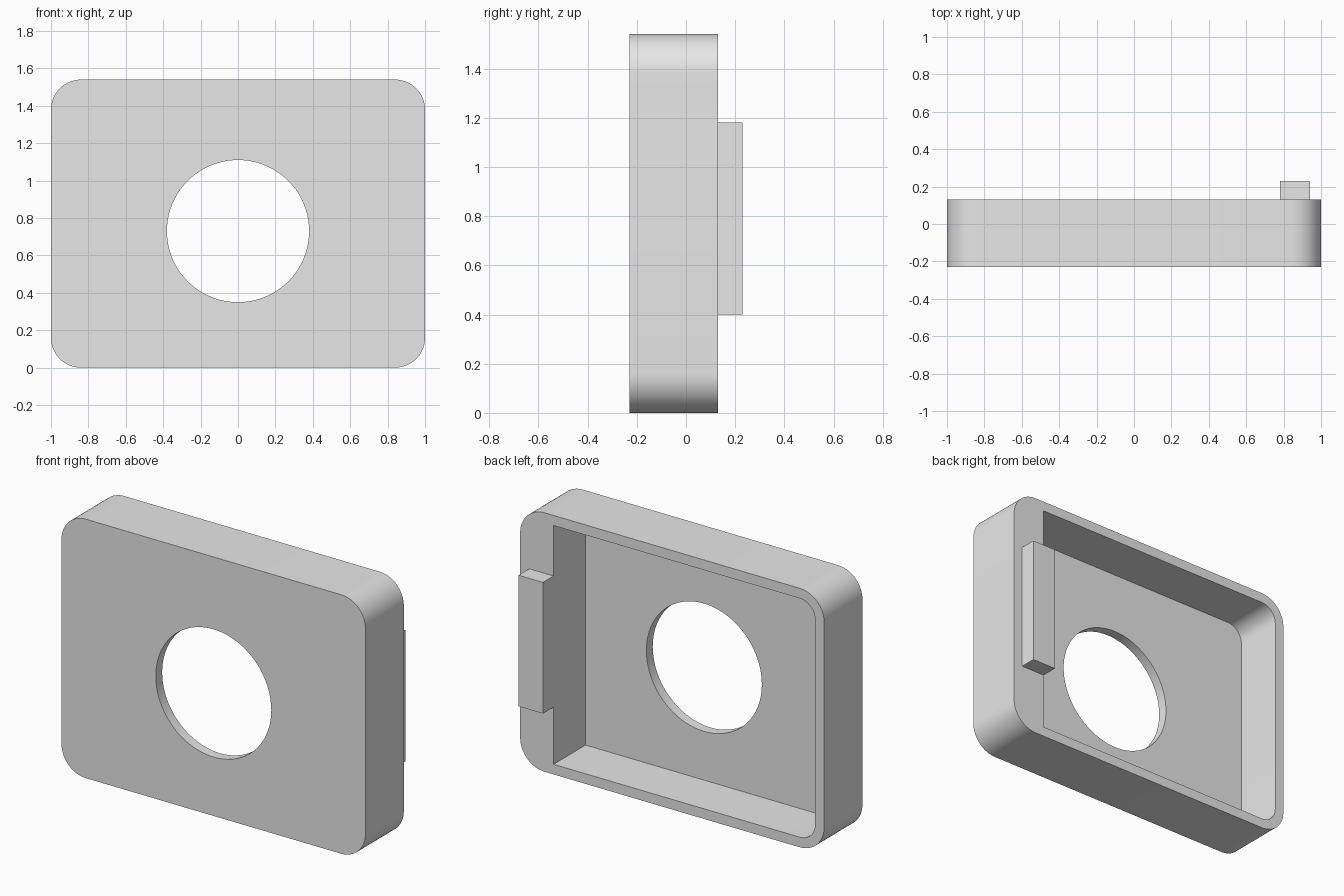
import bpy, bmesh
from math import cos, sin, pi, radians

cube = bpy.data.objects.get("Cube")
if cube:
    bpy.data.objects.remove(cube, do_unlink=True)

grey = bpy.data.materials.new("light grey")
grey.use_nodes = True
grey.diffuse_color = (0.8, 0.8, 0.8, 1)
grey.node_tree.nodes["Principled BSDF"].inputs["Base Color"].default_value = (0.8, 0.8, 0.8, 1)

FRONT, BACK = -0.23, 0.13
HEIGHT, WALL, RADIUS = 1.54, 0.06, 0.16


def prism(name, outline, y0, y1):
    """Extrude an x-z outline from y0 to y1."""
    bm = bmesh.new()
    face = bm.faces.new([bm.verts.new((x, y0, z)) for x, z in outline])
    new = bmesh.ops.extrude_face_region(bm, geom=[face])["geom"]
    verts = [g for g in new if isinstance(g, bmesh.types.BMVert)]
    bmesh.ops.translate(bm, verts=verts, vec=(0, y1 - y0, 0))
    bmesh.ops.recalc_face_normals(bm, faces=bm.faces)
    mesh = bpy.data.meshes.new(name)
    bm.to_mesh(mesh)
    bm.free()
    mesh.materials.append(grey)
    obj = bpy.data.objects.new(name, mesh)
    bpy.context.collection.objects.link(obj)
    return obj


def arc(cx, cz, r, start, sweep, steps):
    return [(cx + r * cos(start + sweep * i / steps),
             cz + r * sin(start + sweep * i / steps)) for i in range(steps + 1)]


def rounded(x0, x1, z0, z1, r_left, r_right):
    """Rectangle with one corner radius at x1 and another at x0; zero is square."""
    pts = []
    corners = [(x1, z1, -1, -1, r_left), (x0, z1, 1, -1, r_right),
               (x0, z0, 1, 1, r_right), (x1, z0, -1, 1, r_left)]
    for i, (x, z, sx, sz, r) in enumerate(corners):
        if r:
            pts += arc(x + sx * r, z + sz * r, r, i * pi / 2, pi / 2, 16)
        else:
            pts.append((x, z))
    return pts


def cut(target, cutter):
    mod = target.modifiers.new("cut", "BOOLEAN")
    mod.operation = "DIFFERENCE"
    mod.solver = "EXACT"
    mod.object = cutter
    cutter.hide_render = True
    bpy.context.view_layer.objects.active = target
    bpy.ops.object.modifier_apply(modifier=mod.name)
    bpy.data.objects.remove(cutter, do_unlink=True)


# Rounded shell, hollowed from the back with one thick side wall
shell = prism("shell", rounded(-1, 1, 0, HEIGHT, RADIUS, RADIUS), FRONT, BACK)
cavity = rounded(-1 + WALL, 0.78, WALL, HEIGHT - WALL, 0, RADIUS - WALL)
cut(shell, prism("cavity_cutter", cavity, FRONT + WALL, BACK + 0.2))

# Round opening through the front plate
opening = arc(0, 0.73, 0.38, 0, 2 * pi, 80)[:-1]
cut(shell, prism("opening_cutter", opening, FRONT - 0.2, BACK + 0.2))

# Locating tab on the thick wall
prism("locating_tab", rounded(0.78, 0.94, 0.40, 1.18, 0, 0), BACK, 0.23)

bpy.ops.object.select_all(action="DESELECT")
shell.select_set(True)
bpy.context.view_layer.objects.active = shell
bpy.ops.object.shade_smooth_by_angle(angle=radians(30))
